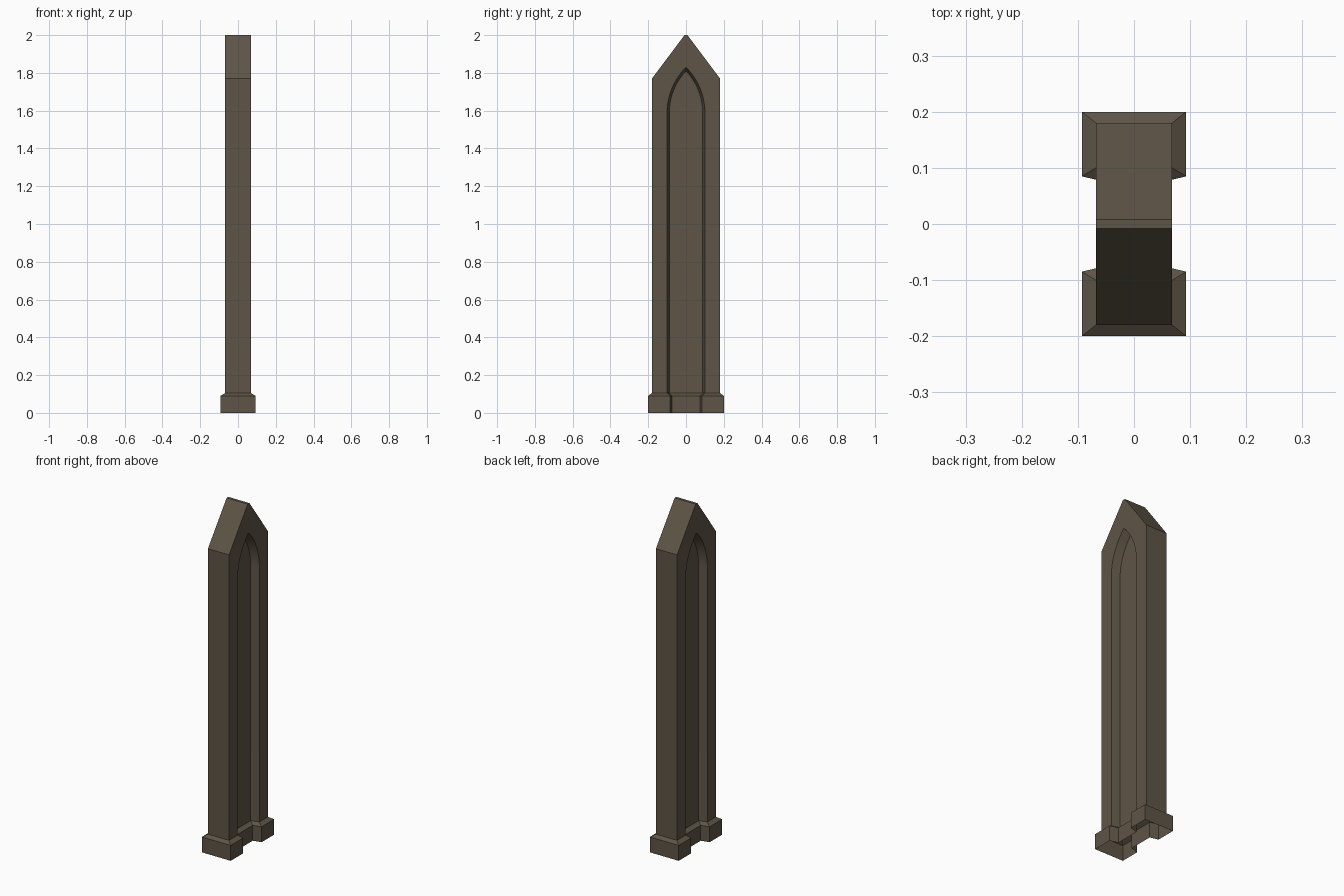
import bpy, bmesh, math

if "Cube" in bpy.data.objects:
    bpy.data.objects.remove(bpy.data.objects["Cube"])

stone = bpy.data.materials.new("brown stone")
stone.diffuse_color = (0.112, 0.09, 0.062, 1)
stone.use_nodes = True
stone.node_tree.nodes["Principled BSDF"].inputs["Base Color"].default_value = stone.diffuse_color

HX, HY = 0.068, 0.18        # half thickness and half width of the shaft
FLOOR = 0.02                # x of the sunken panel
Z0, SPRING = 0.105, 1.59    # shaft bottom, start of the arch


def finish(name, bm):
    bmesh.ops.remove_doubles(bm, verts=bm.verts, dist=1e-5)
    me = bpy.data.meshes.new(name)
    bm.to_mesh(me)
    bm.free()
    me.materials.append(stone)
    ob = bpy.data.objects.new(name, me)
    bpy.context.collection.objects.link(ob)
    return ob


def face(bm, pts):
    return bm.faces.new([bm.verts.new(p) for p in pts])


def lancet(w, top, n=12):
    """Pointed arch line in (y, z), from bottom left over the tip to bottom right."""
    h = top - SPRING
    r = (w * w + h * h) / (2 * w)
    end = math.asin(h / r)
    right = [(w - r + r * math.cos(end * i / n), SPRING + r * math.sin(end * i / n))
             for i in range(n + 1)]
    right[-1] = (0, top)
    right = [(w, Z0)] + right
    return [(-y, z) for y, z in right] + right[-2::-1]


# shaft with a pointed top and a sunken lancet panel on both broad sides
bm = bmesh.new()
outer, inner = lancet(0.1, 1.83), lancet(0.088, 1.81)
gable = [(HY, Z0), (HY, 1.77), (0.008, 2.0), (-0.008, 2.0), (-HY, 1.77), (-HY, Z0)]
for s in (1, -1):
    def add(pts):
        pts = [(s * x, y, z) for x, y, z in pts]
        f = face(bm, pts if s > 0 else pts[::-1])
        return f
    add([(HX, y, z) for y, z in outer + gable])
    add([(FLOOR, y, z) for y, z in inner[::-1]])
    for i in range(len(outer) - 1):
        f = add([(HX, *outer[i]), (FLOOR, *inner[i]),
                 (FLOOR, *inner[i + 1]), (HX, *outer[i + 1])])
        f.smooth = 0 < i < len(outer) - 2
for a, b in zip(gable, gable[1:]):
    face(bm, [(HX, *a), (-HX, *a), (-HX, *b), (HX, *b)])
shaft = finish("shaft", bm)
bpy.context.view_layer.objects.active = shaft
shaft.select_set(True)
bpy.ops.object.shade_smooth_by_angle(angle=math.radians(25))


# plinth that follows the H-shaped shaft outline, open underneath
def outline(x, y, o, f, i, z):
    half = [(x, -y), (x, -o), (f, -i), (f, i), (x, o), (x, y)]
    return [(px, py, z) for px, py in half] + [(-px, -py, z) for px, py in half]


bm = bmesh.new()
rings = [outline(0.093, 0.2, 0.085, 0.044, 0.073, 0),
         outline(0.093, 0.2, 0.085, 0.044, 0.073, 0.09),
         outline(HX, HY, 0.1, FLOOR, 0.088, Z0)]
for lo, hi in zip(rings, rings[1:]):
    for k in range(len(lo)):
        n = (k + 1) % len(lo)
        face(bm, [lo[k], lo[n], hi[n], hi[k]])
finish("plinth", bm)
